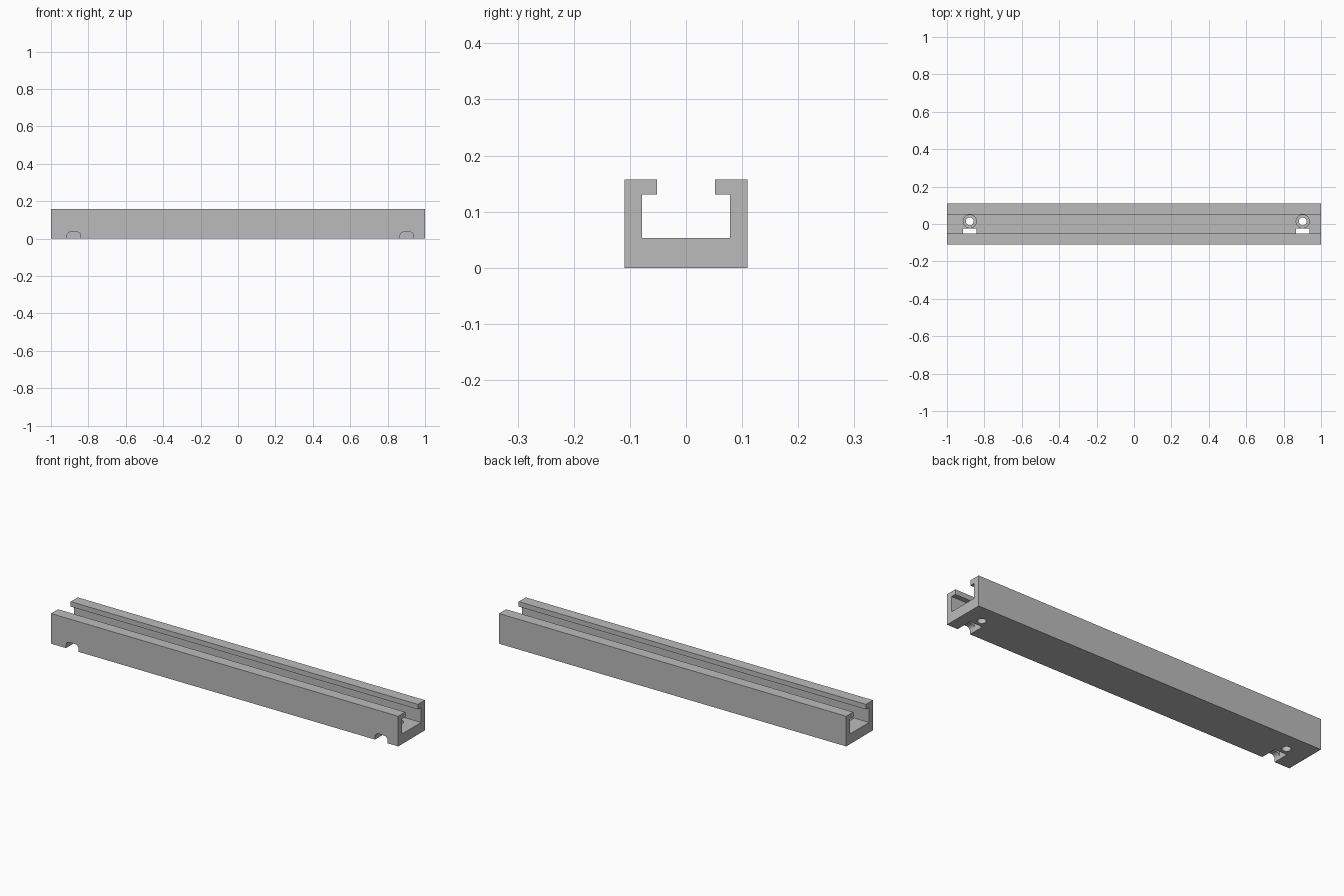
import bpy, bmesh
from mathutils import Matrix

cube = bpy.data.objects.get("Cube")
if cube:
    bpy.data.objects.remove(cube, do_unlink=True)

HALF_W, HEIGHT, FLOOR = 0.11, 0.157, 0.053
WALL_IN, LIP_IN, LIP_Z = 0.078, 0.052, 0.131
STATIONS = (-0.878, 0.902)      # x of the mounting points
HOLE_Y, HOLE_R, BORE_R = 0.014, 0.021, 0.035
SLOT_HALF, SLOT_BACK, SLOT_TOP = 0.036, -0.024, 0.035

grey = bpy.data.materials.new("light grey")
grey.use_nodes = True
colour = (0.5, 0.5, 0.5, 1)
grey.diffuse_color = colour
grey.node_tree.nodes["Principled BSDF"].inputs["Base Color"].default_value = colour


def make_object(name, bm):
    bmesh.ops.recalc_face_normals(bm, faces=bm.faces)
    mesh = bpy.data.meshes.new(name)
    bm.to_mesh(mesh)
    bm.free()
    mesh.materials.append(grey)
    obj = bpy.data.objects.new(name, mesh)
    bpy.context.scene.collection.objects.link(obj)
    return obj


def prism(name, points, offset):
    bm = bmesh.new()
    face = bm.faces.new([bm.verts.new(p) for p in points])
    result = bmesh.ops.extrude_face_region(bm, geom=[face])
    moved = [v for v in result["geom"] if isinstance(v, bmesh.types.BMVert)]
    bmesh.ops.translate(bm, verts=moved, vec=offset)
    return make_object(name, bm)


def box(name, low, high):
    x, y, z = low
    points = [(x, y, z), (high[0], y, z), (high[0], high[1], z), (x, high[1], z)]
    return prism(name, points, (0, 0, high[2] - z))


def cylinder(name, x, radius, low, high):
    bm = bmesh.new()
    bmesh.ops.create_cone(bm, cap_ends=True, segments=48, radius1=radius, radius2=radius,
                          depth=high - low,
                          matrix=Matrix.Translation((x, HOLE_Y, (low + high) / 2)))
    return make_object(name, bm)


def notch(name, x):
    # Flat-bottomed tunnel with two rounded upper corners
    obj = box(name, (x - SLOT_HALF, -0.15, -0.05), (x + SLOT_HALF, SLOT_BACK, SLOT_TOP))
    bm = bmesh.new()
    bm.from_mesh(obj.data)
    edges = [e for e in bm.edges if all(v.co.z > 0 for v in e.verts)
             and abs(e.verts[0].co.x - e.verts[1].co.x) < 0.001]
    bmesh.ops.bevel(bm, geom=edges, offset=0.02, segments=8, profile=0.5, affect='EDGES')
    bm.to_mesh(obj.data)
    bm.free()
    return obj


# Channel rail with inward lips, mirrored half profile
half = [(HALF_W, 0), (HALF_W, HEIGHT), (LIP_IN, HEIGHT), (LIP_IN, LIP_Z),
        (WALL_IN, LIP_Z), (WALL_IN, FLOOR)]
outline = half + [(-y, z) for y, z in reversed(half)]
rail = prism("channel_rail", [(-1, y, z) for y, z in outline], (2, 0, 0))

# Screw holes with counterbores, and cable slots opening at the front
cutters = []
for x in STATIONS:
    cutters += [
        cylinder("screw_hole_cutter", x, HOLE_R, -0.05, 0.1),
        cylinder("counterbore_cutter", x, BORE_R, 0.028, 0.1),
        notch("front_notch_cutter", x),
        box("floor_slot_cutter", (x - SLOT_HALF, -WALL_IN + 0.001, 0.01),
            (x + SLOT_HALF, SLOT_BACK, 0.09)),
    ]

bpy.context.view_layer.objects.active = rail
rail.select_set(True)
for cutter in cutters:
    mod = rail.modifiers.new("cut", 'BOOLEAN')
    mod.operation = 'DIFFERENCE'
    mod.solver = 'EXACT'
    mod.object = cutter
    bpy.ops.object.modifier_apply(modifier=mod.name)
    bpy.data.objects.remove(cutter, do_unlink=True)

bpy.ops.object.shade_smooth_by_angle()
